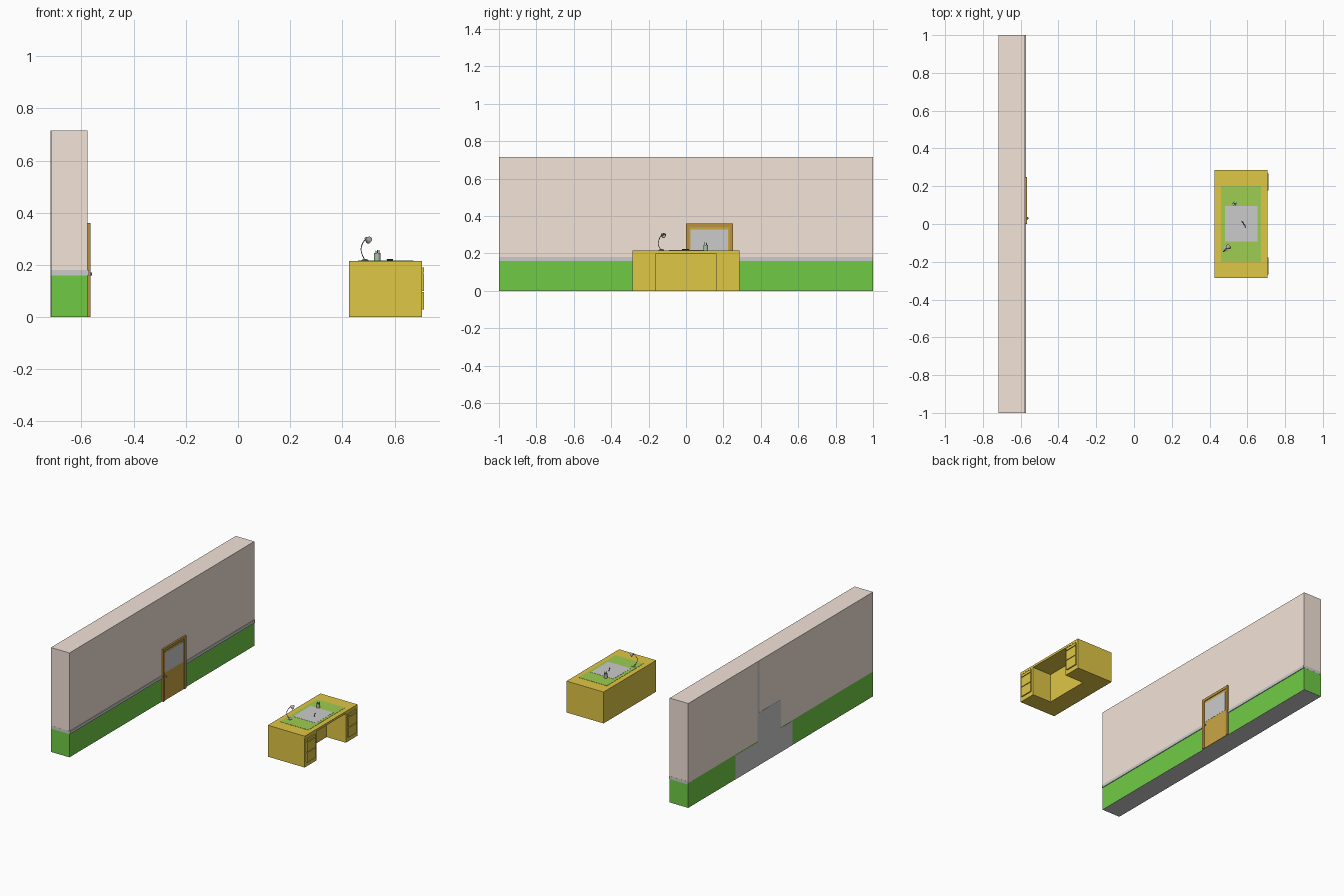
import bpy, bmesh
from math import radians, cos, sin, pi
from mathutils import Vector

if "Cube" in bpy.data.objects:
    bpy.data.objects.remove(bpy.data.objects["Cube"])


def material(name, r, g, b):
    m = bpy.data.materials.new(name)
    m.diffuse_color = (r, g, b, 1)
    m.use_nodes = True
    m.node_tree.nodes["Principled BSDF"].inputs["Base Color"].default_value = m.diffuse_color
    return m


PINK = material("wall_paint", 0.89, 0.77, 0.69)
GREEN = material("wainscot_paint", 0.16, 0.60, 0.06)
OAK = material("oak", 0.74, 0.57, 0.06)
DOOR = material("door_wood", 0.60, 0.38, 0.06)
FRAME = material("frame_wood", 0.50, 0.29, 0.05)
PAD = material("desk_pad", 0.34, 0.61, 0.08)
METAL = material("dark_metal", 0.42, 0.40, 0.38)
CUP = material("cup_green", 0.38, 0.56, 0.40)
BLACK = material("pen_black", 0.10, 0.10, 0.10)


def finish(name, bm, mat=None, smooth=False):
    bmesh.ops.recalc_face_normals(bm, faces=bm.faces)
    me = bpy.data.meshes.new(name)
    bm.to_mesh(me)
    bm.free()
    ob = bpy.data.objects.new(name, me)
    bpy.context.collection.objects.link(ob)
    if mat:
        me.materials.append(mat)
    if smooth:
        for o in bpy.context.selected_objects:
            o.select_set(False)
        ob.select_set(True)
        bpy.context.view_layer.objects.active = ob
        bpy.ops.object.shade_smooth_by_angle(angle=radians(40))
    return ob


def box(name, x, y, z, mat=None):
    bm = bmesh.new()
    bmesh.ops.create_cube(bm, size=1)
    for v in bm.verts:
        v.co = Vector((a[0] + (c + 0.5) * (a[1] - a[0]) for a, c in zip((x, y, z), v.co)))
    return finish(name, bm, mat)


def prism(name, outline, z0, z1, mat=None):
    bm = bmesh.new()
    face = bm.faces.new([bm.verts.new((x, y, z0)) for x, y in outline])
    up = bmesh.ops.extrude_face_region(bm, geom=[face])["geom"]
    bmesh.ops.translate(bm, vec=(0, 0, z1 - z0),
                        verts=[g for g in up if isinstance(g, bmesh.types.BMVert)])
    return finish(name, bm, mat)


def lathe(name, profile, origin, axis=(0, 0, 1), mat=None, n=16):
    """Revolve (radius, height) points around an axis."""
    bm = bmesh.new()
    q = Vector(axis).to_track_quat('Z', 'Y')
    rings = [[bm.verts.new(Vector(origin) + q @ Vector((r * cos(2 * pi * i / n), r * sin(2 * pi * i / n), h)))
              for i in range(n)] for r, h in profile]
    for a, b in zip(rings, rings[1:]):
        for i in range(n):
            j = (i + 1) % n
            bm.faces.new((a[i], a[j], b[j], b[i]))
    bm.faces.new(rings[0])
    bm.faces.new(rings[-1])
    return finish(name, bm, mat, True)


def rod(name, a, b, r, mat, n=8):
    d = Vector(b) - Vector(a)
    return lathe(name, [(r, 0), (r, d.length)], a, d, mat, n)


# Wall: green lower band, painted upper part, grey dado rail
BACK, FRONT = -0.717, -0.577
box("lower_wall", (BACK, FRONT), (-1, 1), (0.001, 0.17), GREEN)
box("upper_wall", (BACK, FRONT), (-1, 1), (0.17, 0.715), PINK)
box("dado_rail", (BACK + 0.001, FRONT + 0.005), (-1.0005, 1.0005), (0.16, 0.18))
box("wall_underside", (BACK, FRONT), (-1, 1), (0, 0.001))

# Unpainted patches on the back of the wall
for name, y, z in (("low", (-0.125, 0.49), (0, 0.165)),
                   ("door", (0, 0.25), (0.165, 0.36)),
                   ("seam", (0.232, 0.25), (0.36, 0.715))):
    box("bare_patch_" + name, (BACK - 0.001, BACK), y, z)

# Door with raised frame and glazed upper half
box("door_leaf", (FRONT, -0.571), (0.018, 0.232), (0, 0.342), DOOR)
for name, y in (("left", (0, 0.018)), ("right", (0.232, 0.25))):
    box("door_jamb_" + name, (FRONT, -0.566), y, (0, 0.36), FRAME)
box("door_head", (FRONT, -0.566), (0.018, 0.232), (0.342, 0.36), FRAME)
box("door_glass", (-0.571, -0.570), (0.025, 0.225), (0.19, 0.327))
lathe("door_knob", [(0.003, 0), (0.003, 0.004), (0.006, 0.006), (0.006, 0.010), (0.003, 0.012)],
      (-0.571, 0.03, 0.165), (1, 0, 0), METAL, 10)

# Desk: U-shaped carcass around the kneehole, then the top
X0, X1, W, K, KX = 0.425, 0.705, 0.285, 0.16, 0.56
prism("desk_carcass", [(X0, -W), (X1, -W), (X1, -K), (KX, -K), (KX, K), (X1, K), (X1, W), (X0, W)],
      0, 0.2, OAK)
box("desk_top", (X0, X1 + 0.001), (-W, W), (0.2, 0.215), OAK)

# Three drawer fronts on each pedestal
for side in (-1, 1):
    c = side * 0.2225
    for k, (a, b) in enumerate(((0.03, 0.096), (0.101, 0.167), (0.172, 0.19))):
        box(f"drawer_{'left' if side < 0 else 'right'}_{k}", (X1, X1 + 0.008),
            (c - 0.046, c + 0.046), (a, b), OAK)

# Desk pad, paper and pen
box("desk_pad", (0.46, 0.672), (-0.2, 0.2), (0.215, 0.2165), PAD)
box("paper", (0.483, 0.655), (-0.092, 0.096), (0.2165, 0.2175))
rod("pen", (0.572, 0.016, 0.22), (0.593, -0.02, 0.22), 0.0025, BLACK)

# Pencil cup (hollow) with pencils
cx, cy = 0.534, 0.106
lathe("pencil_cup", [(0.012, 0.2165), (0.012, 0.246), (0.0105, 0.246), (0.0105, 0.22)], (cx, cy, 0), mat=CUP)
for i, (dx, dy, top) in enumerate(((0.007, 0.002, 0.257), (-0.006, 0.005, 0.255), (0.001, -0.007, 0.258))):
    rod(f"pencil_{i}", (cx + dx * 0.4, cy + dy * 0.4, 0.221), (cx + dx, cy + dy, top), 0.0018, CUP, 6)

# Lamp: round base, bent neck, flared shade
lathe("lamp_base", [(0.014, 0.2165), (0.014, 0.219), (0.006, 0.222)], (0.487, -0.132, 0), mat=METAL)
neck = [(0.485, -0.135, 0.22), (0.476, -0.146, 0.24), (0.472, -0.147, 0.262),
        (0.479, -0.139, 0.285), (0.491, -0.128, 0.301)]
curve = bpy.data.curves.new("lamp_neck", 'CURVE')
curve.dimensions = '3D'
curve.bevel_depth = 0.0018
curve.bevel_resolution = 1
sp = curve.splines.new('BEZIER')
sp.bezier_points.add(len(neck) - 1)
for p, co in zip(sp.bezier_points, neck):
    p.co = co
    p.handle_left_type = p.handle_right_type = 'AUTO'
sp.resolution_u = 4
curve.use_fill_caps = True
curve.materials.append(METAL)
bpy.context.collection.objects.link(bpy.data.objects.new("lamp_neck", curve))
lathe("lamp_shade", [(0.005, 0), (0.007, 0.006), (0.013, 0.014), (0.014, 0.021), (0.012, 0.021), (0.006, 0.009)],
      (0.489, -0.130, 0.303), (0.75, 0.6, -0.45), METAL)
